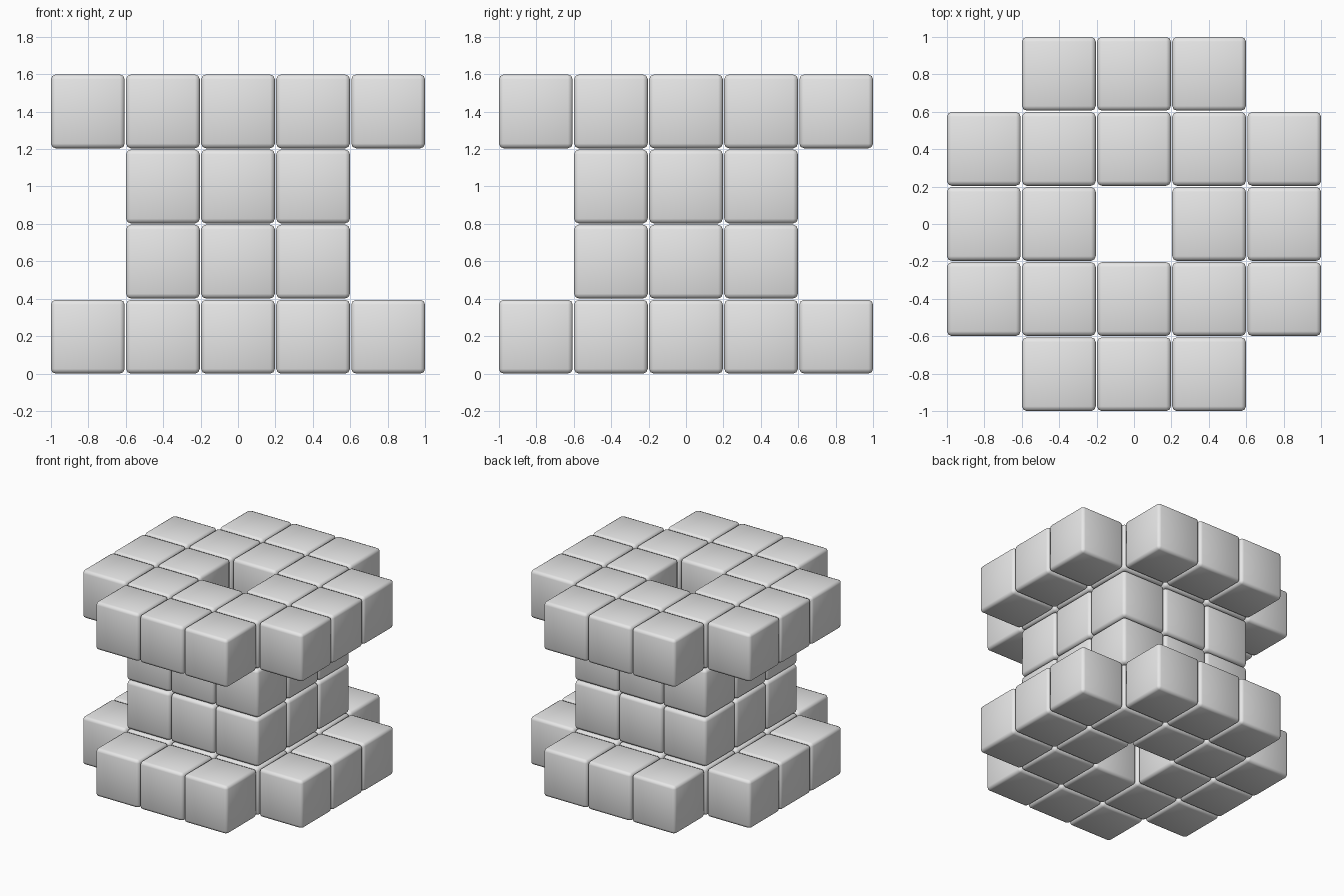
import bpy
import bmesh

default_cube = bpy.data.objects.get("Cube")
if default_cube:
    bpy.data.objects.remove(default_cube, do_unlink=True)

SIZE = 0.394      # edge of one block
STEP = 0.4015     # distance between block centres
BEVEL = 0.025

# Single light grey material
grey = bpy.data.materials.new("light_grey")
grey.use_nodes = True
colour = (0.8, 0.8, 0.8, 1.0)
grey.diffuse_color = colour
grey.node_tree.nodes["Principled BSDF"].inputs["Base Color"].default_value = colour

# One rounded block mesh shared by every block
block_mesh = bpy.data.meshes.new("rounded_block")
bm = bmesh.new()
bmesh.ops.create_cube(bm, size=SIZE)
bmesh.ops.bevel(bm, geom=bm.edges[:], offset=BEVEL, offset_type='OFFSET',
                segments=2, profile=0.5, affect='EDGES')
for face in bm.faces:
    face.smooth = True
bm.to_mesh(block_mesh)
bm.free()
block_mesh.materials.append(grey)


def add_layer(name, level, reach):
    """Lay a square of blocks without its centre and, when wide, its corners."""
    for i in range(-reach, reach + 1):
        for j in range(-reach, reach + 1):
            centre = i == 0 and j == 0
            corner = abs(i) == 2 and abs(j) == 2
            if centre or corner:
                continue
            block = bpy.data.objects.new(name, block_mesh)
            block.location = (i * STEP, j * STEP, SIZE / 2 + level * STEP)
            bpy.context.collection.objects.link(block)


# Wide base and top, narrow hollow core between them
add_layer("base_block", 0, 2)
add_layer("lower_core_block", 1, 1)
add_layer("upper_core_block", 2, 1)
add_layer("top_block", 3, 2)
